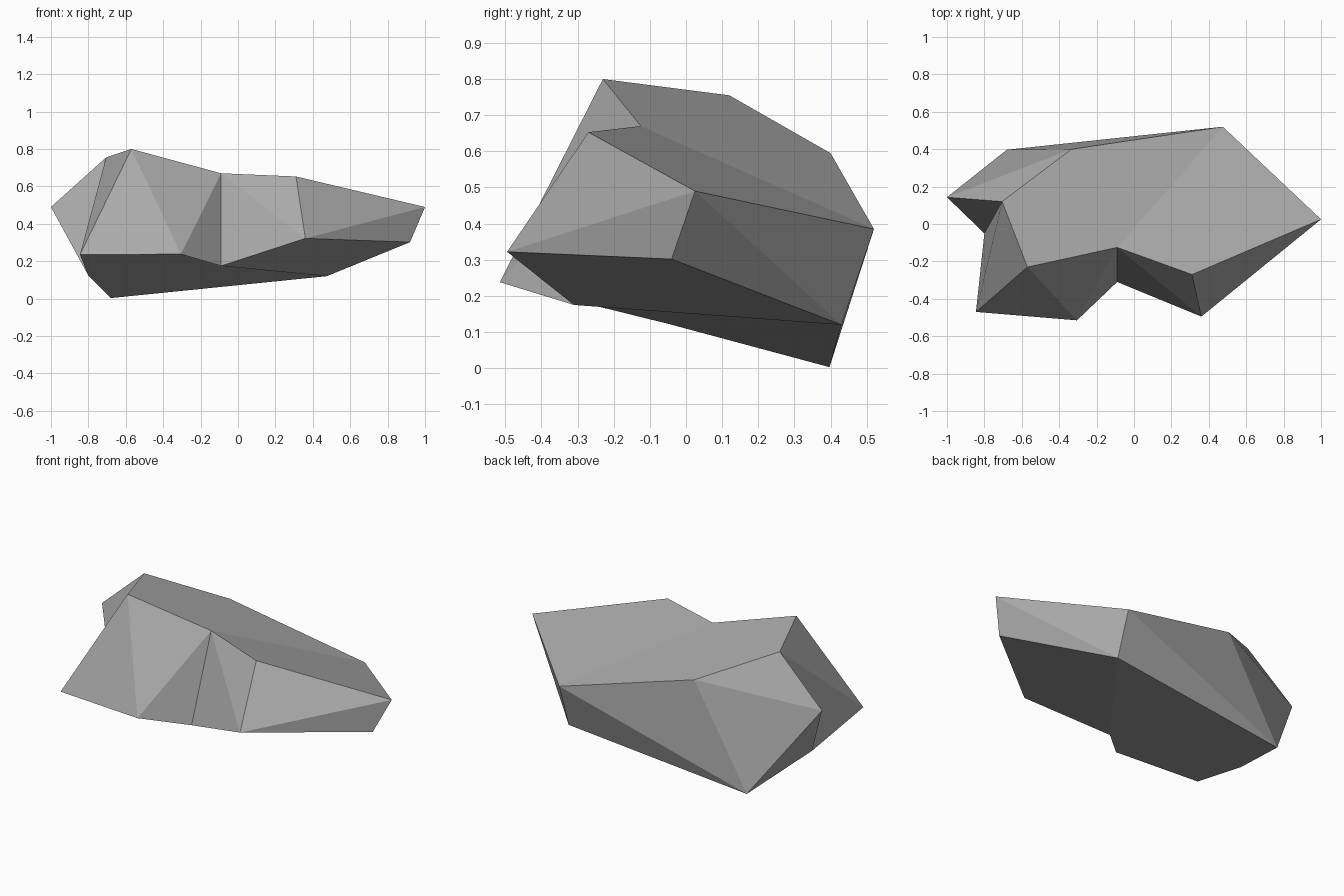
import bpy

if "Cube" in bpy.data.objects:
    bpy.data.objects.remove(bpy.data.objects["Cube"])

# Corner points: upper rim, lower rim, and one protruding point on the left
points = {
    "t1": (-0.57, -0.23, 0.80), "t2": (-0.09, -0.125, 0.67), "t3": (0.31, -0.27, 0.653),
    "t4": (1.00, 0.025, 0.49), "t5": (0.475, 0.52, 0.385), "t6": (-0.335, 0.40, 0.595),
    "t7": (-0.705, 0.12, 0.755),
    "b1": (-0.845, -0.47, 0.235), "b2": (-0.305, -0.515, 0.238), "b3": (-0.09, -0.31, 0.175),
    "b4": (0.36, -0.495, 0.322), "b5": (0.92, -0.04, 0.302), "b6": (0.475, 0.43, 0.12),
    "b7": (-0.68, 0.397, 0.003), "b8": (-0.80, -0.05, 0.123),
    "spur": (-1.00, 0.143, 0.49),
}

faces = [
    # top
    "t2 t3 t4 t5", "t1 t2 t5 t6 t7",
    # front
    "t1 b1 b2", "t1 b2 t2", "t2 b2 b3", "t2 b3 b4", "t2 b4 t3",
    "t3 b4 t4", "t4 b4 b5",
    # right and back
    "t4 b5 b6", "t4 b6 t5", "t5 b6 b7", "t5 b7 t6",
    # left
    "t6 b7 spur", "t6 spur t7", "spur b7 b8", "t7 spur b8", "t7 b8 b1", "t7 b1 t1",
    # underside
    "b6 b5 b4 b3", "b3 b2 b1 b8 b7 b6",
]

names = list(points)
mesh = bpy.data.meshes.new("rock")
mesh.from_pydata(list(points.values()), [],
                 [[names.index(n) for n in f.split()] for f in faces])
mesh.validate()
mesh.update()
rock = bpy.data.objects.new("rock", mesh)
bpy.context.collection.objects.link(rock)

# Flat stone grey
stone = bpy.data.materials.new("stone_grey")
stone.diffuse_color = (0.40, 0.40, 0.40, 1.0)
stone.use_nodes = True
stone.node_tree.nodes["Principled BSDF"].inputs["Base Color"].default_value = stone.diffuse_color
mesh.materials.append(stone)
